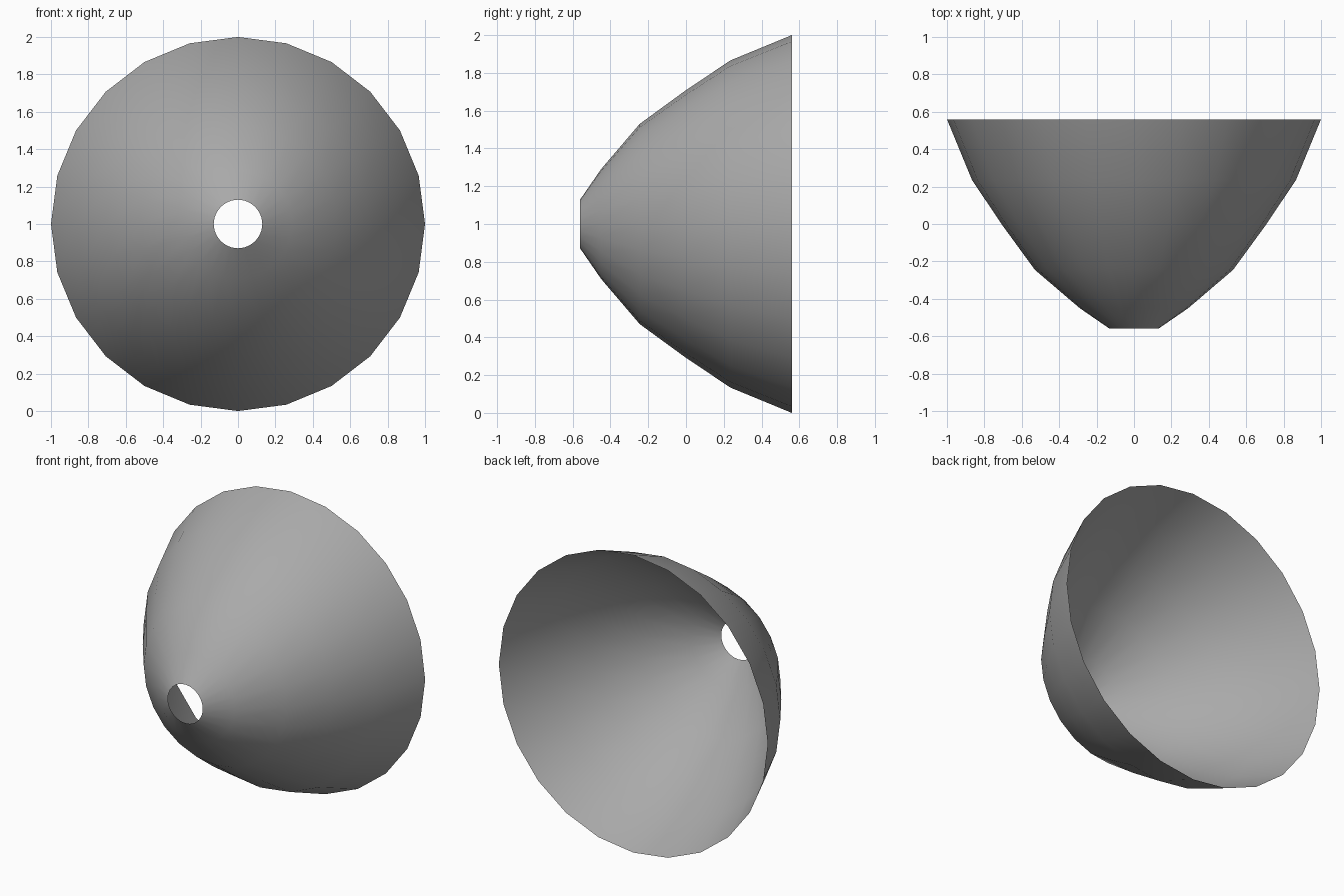
import bpy
import bmesh
from math import cos, sin, tau

cube = bpy.data.objects.get("Cube")
if cube:
    bpy.data.objects.remove(cube, do_unlink=True)

SIDES = 24
# Radius and depth along the reflector, from the small hole to the wide rim
PROFILE = [(0.13, -0.56), (0.29, -0.45), (0.53, -0.245),
           (0.705, -0.005), (0.866, 0.235), (1.0, 0.56)]

# Plain grey material
grey = bpy.data.materials.new("grey")
grey.use_nodes = True
colour = (0.4, 0.4, 0.4, 1)
grey.diffuse_color = colour
grey.node_tree.nodes["Principled BSDF"].inputs["Base Color"].default_value = colour

# Open bowl: rings around the y axis, joined by quads facing outward
bm = bmesh.new()
rings = [[bm.verts.new((r * cos(tau * i / SIDES), y, 1 + r * sin(tau * i / SIDES)))
          for i in range(SIDES)] for r, y in PROFILE]
for a, b in zip(rings, rings[1:]):
    for i in range(SIDES):
        j = (i + 1) % SIDES
        bm.faces.new((a[i], a[j], b[j], b[i])).smooth = True

mesh = bpy.data.meshes.new("reflector_bowl")
bm.to_mesh(mesh)
bm.free()
mesh.materials.append(grey)
bowl = bpy.data.objects.new("reflector_bowl", mesh)
bpy.context.collection.objects.link(bowl)
